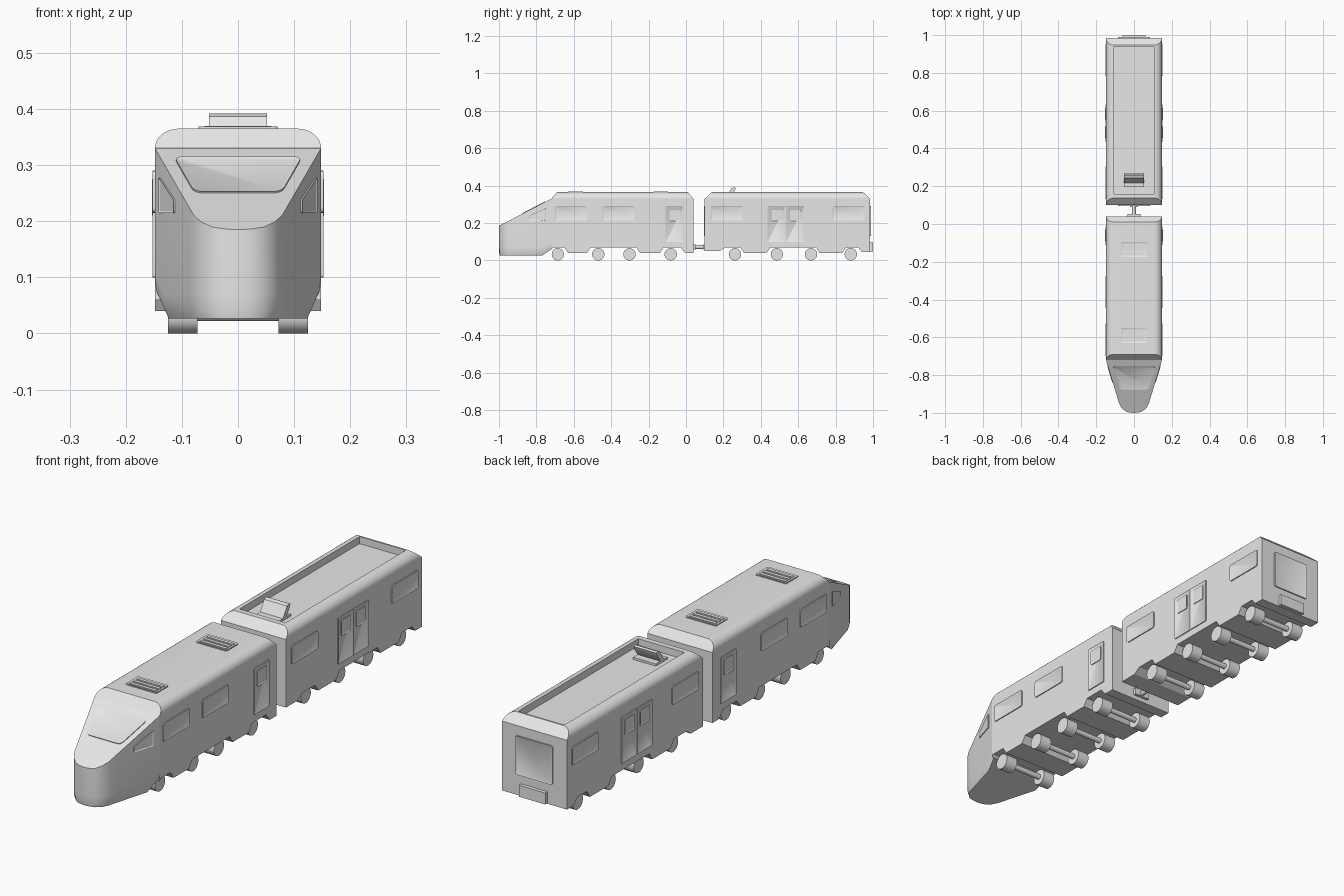
import bpy, bmesh, math
from mathutils import Vector, Matrix

cube = bpy.data.objects.get("Cube")
if cube:
    bpy.data.objects.remove(cube, do_unlink=True)

GREY = bpy.data.materials.new("plain_grey")
GREY.use_nodes = True
GREY.diffuse_color = (0.8, 0.8, 0.8, 1)
GREY.node_tree.nodes["Principled BSDF"].inputs["Base Color"].default_value = (0.8, 0.8, 0.8, 1)

X, Y, Z = Vector((1, 0, 0)), Vector((0, 1, 0)), Vector((0, 0, 1))
HALF = 0.148      # half width of the cars
EAVE = 0.33       # height where the roof starts
TOP = 0.365       # roof height


def finish(name, bm, angle=30):
    bmesh.ops.recalc_face_normals(bm, faces=bm.faces)
    me = bpy.data.meshes.new(name)
    bm.to_mesh(me)
    bm.free()
    me.materials.append(GREY)
    me.shade_smooth()
    me.set_sharp_from_angle(angle=math.radians(angle))
    ob = bpy.data.objects.new(name, me)
    bpy.context.collection.objects.link(ob)
    return ob


def loft(name, rings, cap_start=True):
    bm = bmesh.new()
    rows = [[bm.verts.new(p) for p in ring] for ring in rings]
    n = len(rows[0])
    for a, b in zip(rows, rows[1:]):
        for i in range(n):
            j = (i + 1) % n
            bm.faces.new((a[i], a[j], b[j], b[i]))
    if cap_start:
        bm.faces.new(rows[0])
    bm.faces.new(rows[-1])
    return finish(name, bm)


def side_prism(name, profile, half):
    return loft(name, [[(s * half, y, z) for y, z in profile] for s in (-1, 1)])


def box(name, x0, x1, y0, y1, z0, z1):
    return loft(name, [[(x0, y0, z), (x1, y0, z), (x1, y1, z), (x0, y1, z)] for z in (z0, z1)])


def tube(name, radius, depth, centre, axis):
    bm = bmesh.new()
    turn = Z.rotation_difference(axis).to_matrix().to_4x4()
    bmesh.ops.create_cone(bm, cap_ends=True, segments=32, radius1=radius, radius2=radius,
                          depth=depth, matrix=Matrix.Translation(centre) @ turn)
    return finish(name, bm)


def rounded(corners, r):
    out = []
    for i, c in enumerate(corners):
        c = Vector(c)
        a = Vector(corners[i - 1]) - c
        b = Vector(corners[(i + 1) % len(corners)]) - c
        a, b = c + a.normalized() * r, c + b.normalized() * r
        for k in range(5):
            t = k / 4
            out.append(a * (1 - t) ** 2 + c * 2 * t * (1 - t) + b * t * t)
    return out


def panel(name, corners, origin, u, v, normal, lift=0.005, r=0.01, rim=0.004):
    """Thin raised plate with rounded corners and a slightly sunk centre."""
    bm = bmesh.new()
    base = [origin + u * p[0] + v * p[1] for p in rounded(corners, r)]
    low = [bm.verts.new(p - normal * 0.002) for p in base]
    high = [bm.verts.new(p + normal * lift) for p in base]
    n = len(base)
    for i in range(n):
        j = (i + 1) % n
        bm.faces.new((low[i], low[j], high[j], high[i]))
    face = bm.faces.new(high)
    bm.faces.new(low[::-1])
    if rim:
        bm.normal_update()
        bmesh.ops.inset_region(bm, faces=[face], thickness=rim)
        bmesh.ops.translate(bm, verts=face.verts[:], vec=-normal * 0.002)
    return finish(name, bm)


def rect(u0, u1, v0, v1):
    return [(u0, v0), (u1, v0), (u1, v1), (u0, v1)]


def roof_rings(y0, y1, slope):
    rings = []
    for k in range(9):
        a = math.pi / 2 * k / 8
        hx = HALF - 0.042 * (1 - math.cos(a))
        d = slope * math.sin(a)
        z = EAVE + (TOP - EAVE) * math.sin(a)
        rings.append(rect_ring(hx, y0 + d, y1 - d, z))
    return rings


def rect_ring(hx, y0, y1, z):
    return [(-hx, y0, z), (hx, y0, z), (hx, y1, z), (-hx, y1, z)]


# Locomotive: tapered nose with a sloping windscreen face
plan = [(0.148, -0.72), (0.133, -0.77), (0.088, -0.92), (0.079, -0.95), (0.066, -0.973),
        (0.046, -0.991), (0.024, -0.998), (0, -1)]
plan += [(-x, y) for x, y in plan[-2::-1]]


def under(y):
    return 0.027 + 0.033 * max(0, (y + 0.77) / 0.05)


def slope_z(y):
    return 0.185 + (y + 1) * (EAVE - 0.185) / 0.28


loft("locomotive_nose", [
    [(x * 0.93, -0.72 + (y + 0.72) * 0.985, under(y)) for x, y in plan],
    [(x * 0.98, -0.72 + (y + 0.72) * 0.996, under(y) + 0.015) for x, y in plan],
    [(x, y, under(y) + 0.045) for x, y in plan],
    [(x, y, slope_z(y)) for x, y in plan]])

# Locomotive: body with low skirts between the wheels, and roof
side_prism("locomotive_body", [
    (-0.72, EAVE), (-0.72, 0.06), (-0.71, 0.07), (-0.65, 0.07), (-0.63, 0.04), (-0.53, 0.04),
    (-0.51, 0.07), (-0.265, 0.07), (-0.245, 0.04), (-0.14, 0.04), (-0.12, 0.07),
    (-0.03, 0.07), (-0.005, 0.04), (0.04, 0.04), (0.04, EAVE)], HALF)
loft("locomotive_roof", roof_rings(-0.72, 0.04, 0.03))

# Carriage: body, and roof with a long sunken well
side_prism("carriage_body", [
    (0.1, EAVE), (0.1, 0.05), (0.18, 0.05), (0.21, 0.07), (0.29, 0.07), (0.31, 0.04), (0.43, 0.04),
    (0.45, 0.07), (0.695, 0.07), (0.715, 0.04), (0.835, 0.04), (0.855, 0.07),
    (0.92, 0.07), (0.94, 0.045), (0.985, 0.045), (0.985, EAVE)], HALF)
loft("carriage_roof", roof_rings(0.1, 0.985, 0.038) + [
    rect_ring(0.105, 0.16, 0.94, TOP), rect_ring(0.105, 0.16, 0.94, 0.336)], cap_start=False)

# Wheels and axles
for i, y in enumerate((-0.685, -0.469, -0.302, -0.082, 0.262, 0.486, 0.668, 0.881)):
    tube(f"axle_{i}", 0.011, 0.16, (0, y, 0.033), X)
    for side, s in (("left", 1), ("right", -1)):
        tube(f"wheel_{side}_{i}", 0.033, 0.053, (s * 0.0985, y, 0.033), X)

# Side windows and doors
for side, s in (("left", 1), ("right", -1)):
    wall = X * s * HALF
    for i, y in enumerate((-0.7, -0.446, 0.133, 0.784)):
        panel(f"window_{side}_{i}", rect(y, y + 0.172, 0.215, 0.29), wall, Y, Z, X * s, 0.004)
    for i, y in enumerate((-0.11, 0.435, 0.535)):
        panel(f"door_{side}_{i}", rect(y, y + 0.098, 0.1, 0.29), wall, Y, Z, X * s, 0.004, 0.004)
        panel(f"door_window_{side}_{i}", rect(y + 0.018, y + 0.08, 0.21, 0.275),
              wall, Y, Z, X * s, 0.005, 0.008, 0.003)
    # Cab side window on the tapered nose wall
    along = Vector((s * 0.045, 0.15, 0)).normalized()
    out = Vector((s * 0.15, -0.045, 0)).normalized()
    panel(f"cab_window_{side}", [(0, 0.215), (0.094, 0.215), (0.094, 0.278), (0.08, 0.273), (0, 0.238)],
          Vector((s * 0.112, -0.84, 0)), along, Z, out, 0.003, 0.005, 0.003)

# Windscreen on the sloping nose
up = Vector((0, 0.28, EAVE - 0.185)).normalized()
panel("windscreen", [(-0.078, 0), (0.078, 0), (0.114, 0.136), (-0.114, 0.136)],
      Vector((0, -0.874, slope_z(-0.874))), X, up, X.cross(up), 0.003, 0.018)

# End panels of the carriage and rear buffer
panel("rear_window", rect(-0.085, 0.085, 0.13, 0.29), Y * 0.985, X, Z, Y, 0.005)
panel("front_gangway", rect(-0.085, 0.085, 0.13, 0.29), Y * 0.1, X, Z, -Y, 0.005)
box("rear_buffer", -0.06, 0.06, 0.98, 1.0, 0.048, 0.095)

# Roof vents with slats
for i, y in enumerate((-0.59, -0.135)):
    panel(f"vent_{i}", rect(-0.07, 0.07, -0.04, 0.04), Vector((0, y, TOP)), X, Y, Z, 0.004, 0.006)
    for k in (-1, 0, 1):
        box(f"vent_slat_{i}_{k + 1}", -0.06, 0.06, y + k * 0.023 - 0.007, y + k * 0.023 + 0.007, TOP, 0.37)

# Current collector in the roof well: base and leaning arm with a rounded head
box("collector_base", -0.052, 0.052, 0.195, 0.27, 0.33, 0.345)
side_prism("collector_arm", [(0.215, 0.34), (0.237, 0.34), (0.262, 0.375), (0.266, 0.388),
                             (0.258, 0.392), (0.244, 0.387), (0.236, 0.374)], 0.052)

# Coupling between the cars
tube("coupling_rod", 0.01, 0.06, (0, 0.07, 0.072), Y)
box("coupling_plate_front", -0.035, 0.035, 0.038, 0.052, 0.058, 0.086)
box("coupling_plate_rear", -0.022, 0.022, 0.09, 0.102, 0.058, 0.086)
